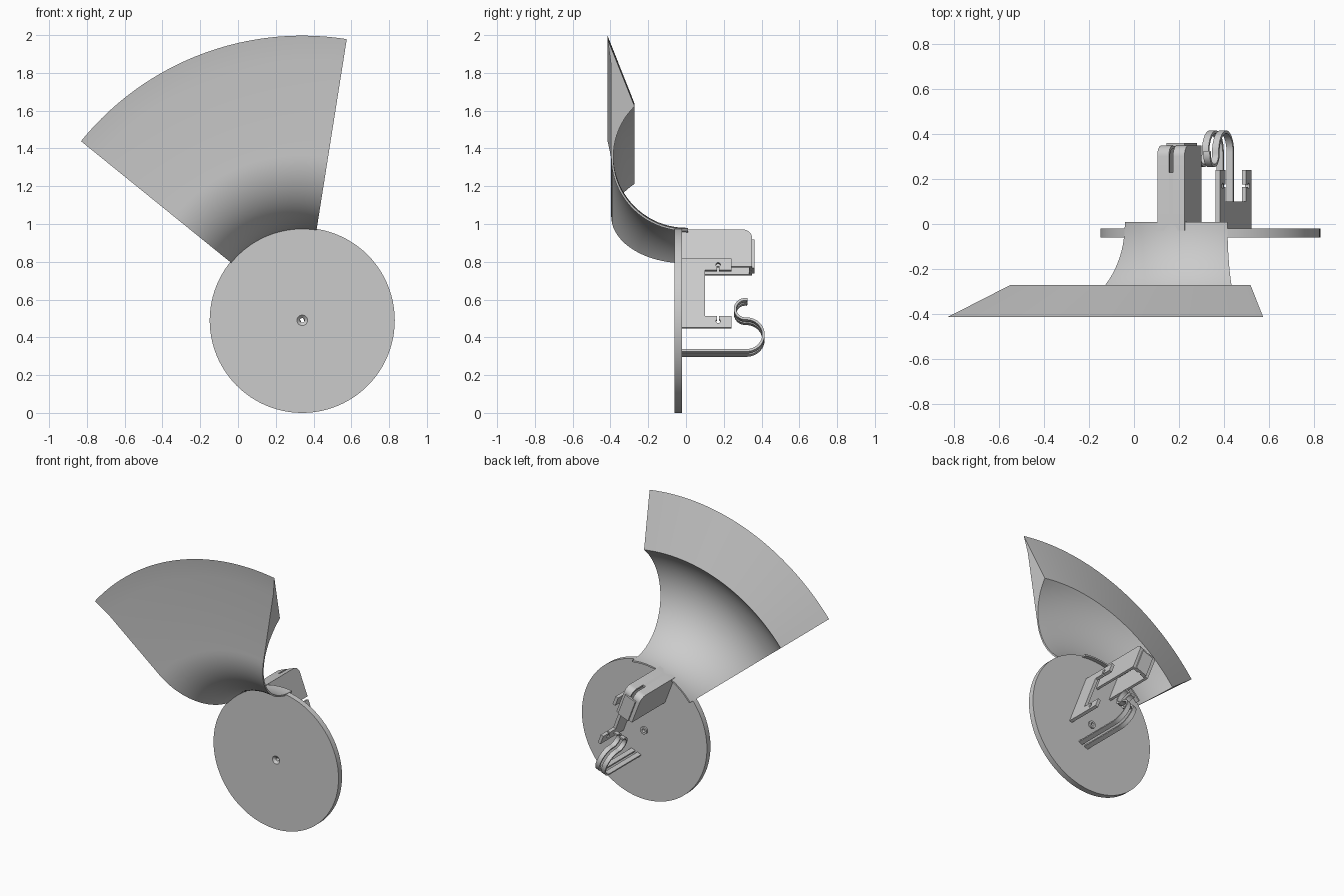
import bpy, bmesh, math
from math import sin, cos, radians, pi
from mathutils import Vector

cube = bpy.data.objects.get("Cube")
if cube:
    bpy.data.objects.remove(cube, do_unlink=True)

grey = bpy.data.materials.new("plain_grey")
grey.use_nodes = True
colour = (0.6, 0.6, 0.6, 1)
grey.diffuse_color = colour
grey.node_tree.nodes["Principled BSDF"].inputs["Base Color"].default_value = colour

# Shared axis of the disc and shade, and the tilted frame of the brackets
CENTRE = Vector((0.34, 0, 0.49))
TILT = radians(21)
N = Vector((cos(TILT), 0, sin(TILT)))
U = Vector((-sin(TILT), 0, cos(TILT)))


def place(n, y, u):
    return CENTRE + N * n + U * u + Vector((0, y, 0))


def finish(name, bm):
    bmesh.ops.recalc_face_normals(bm, faces=bm.faces)
    mesh = bpy.data.meshes.new(name)
    bm.to_mesh(mesh)
    bm.free()
    mesh.materials.append(grey)
    obj = bpy.data.objects.new(name, mesh)
    bpy.context.collection.objects.link(obj)
    bpy.ops.object.select_all(action="DESELECT")
    obj.select_set(True)
    bpy.context.view_layer.objects.active = obj
    bpy.ops.object.shade_smooth_by_angle(angle=radians(30))
    return obj


def revolve(name, profile, start, end, steps):
    """Turn a closed (radius, y) profile about the axis; cap it if open."""
    bm = bmesh.new()
    full = end - start >= 360
    rings = []
    for i in range(steps if full else steps + 1):
        a = radians(start + (end - start) * i / steps)
        rings.append([bm.verts.new(CENTRE + Vector((r * cos(a), y, r * sin(a))))
                      for r, y in profile])
    pairs = list(zip(rings, rings[1:])) + ([(rings[-1], rings[0])] if full else [])
    for p, q in pairs:
        for j in range(len(profile)):
            k = (j + 1) % len(profile)
            bm.faces.new((p[j], p[k], q[k], q[j]))
    if not full:
        bm.faces.new(rings[0])
        bm.faces.new(rings[-1])
    return finish(name, bm)


def plate(name, outline, n0, n1):
    """Extrude a (y, u) outline across the tilted frame from n0 to n1."""
    bm = bmesh.new()
    a, b = [[bm.verts.new(place(n, y, u)) for y, u in outline] for n in (n0, n1)]
    bm.faces.new(a)
    bm.faces.new(b)
    for j in range(len(a)):
        k = (j + 1) % len(a)
        bm.faces.new((a[j], a[k], b[k], b[j]))
    return finish(name, bm)


def arc(cy, cu, r, start, end, steps):
    angles = [radians(start + (end - start) * i / steps) for i in range(steps + 1)]
    return [(cy + r * cos(a), cu + r * sin(a)) for a in angles]


def ribbon(path, thickness):
    """Give an open path an even thickness."""
    left, right = [], []
    for i, p in enumerate(path):
        a, b = Vector(path[max(i - 1, 0)]), Vector(path[min(i + 1, len(path) - 1)])
        t = (b - a).normalized() * thickness / 2
        left.append((p[0] - t.y, p[1] + t.x))
        right.append((p[0] + t.y, p[1] - t.x))
    return left + right[::-1]


# Round disc with a countersunk centre hole, and the collar behind it
revolve("disc", [(0.012, -0.045), (0.028, -0.06), (0.49, -0.06),
                 (0.49, -0.02), (0.012, -0.02)], 0, 360, 96)
revolve("hole_collar", [(0.012, -0.03), (0.026, -0.03),
                        (0.026, -0.008), (0.012, -0.008)], 0, 360, 24)

# Flared shade: thin trumpet curve, thick outer rim with a sloped back
back = arc(0.875, 0, 0.385, 180, 315, 30)
front = arc(0.875, 0, 0.396, 270, 180, 20)
shade = [(0.49, 0.01)] + back + [(1.507, -0.415), (1.38, -0.398)] + front + [(0.479, 0.01)]
revolve("flared_shade", shade, 81, 141, 48)

# Channel holder: two cheeks, forked top bent over the end, and end tab
cheek = [(-0.03, 0.28), (-0.03, 0.485)] + arc(0.3, 0.445, 0.04, 90, 0, 8) + [(0.34, 0.28)]
for side, n in (("right", -0.065), ("left", 0.05)):
    plate("holder_cheek_" + side, cheek, n, n + 0.015)
bend = [(-0.03, 0.482)] + arc(0.302, 0.442, 0.04, 90, 0, 8) + [(0.342, 0.28)]
for side, n in (("right", -0.065), ("left", 0.01)):
    plate("holder_top_" + side, ribbon(bend, 0.016), n, n + 0.055)
plate("holder_top_middle", [(-0.03, 0.474), (0.23, 0.474), (0.23, 0.49), (-0.03, 0.49)],
      -0.01, 0.01)
plate("holder_end_tab", [(0.345, 0.28), (0.362, 0.28), (0.362, 0.44), (0.345, 0.44)],
      -0.04, 0.045)

# C-shaped side plate, its two arms notched by keyholes on the inner edge
MID, HALF, INNER = 0.095, 0.195, 0.13
notch = [(0.176, INNER)] + arc(0.17, INNER + 0.03, 0.012, 300, 600, 12)[::1] + [(0.164, INNER)]
arm = [(0.1, INNER)] + notch[::-1] + [(0.24, INNER), (0.24, HALF), (-0.03, HALF)]
upper = [(y, MID + u) for y, u in arm]
lower = [(y, MID - u) for y, u in arm]
plate("side_plate", upper + lower[::-1], 0.137, 0.158)

# Spring clip: two parallel strips bent into an S
path = ([(-0.03, 0)] + arc(0.32, 0.09, 0.09, -90, 92, 24)
        + arc(0.315, 0.235, 0.055, 272, 80, 20)[1:])
strip = [(y, u - 0.185) for y, u in ribbon(path, 0.013)]
for side, n in (("right", -0.04), ("left", 0.009)):
    plate("spring_clip_" + side, strip, n, n + 0.031)
